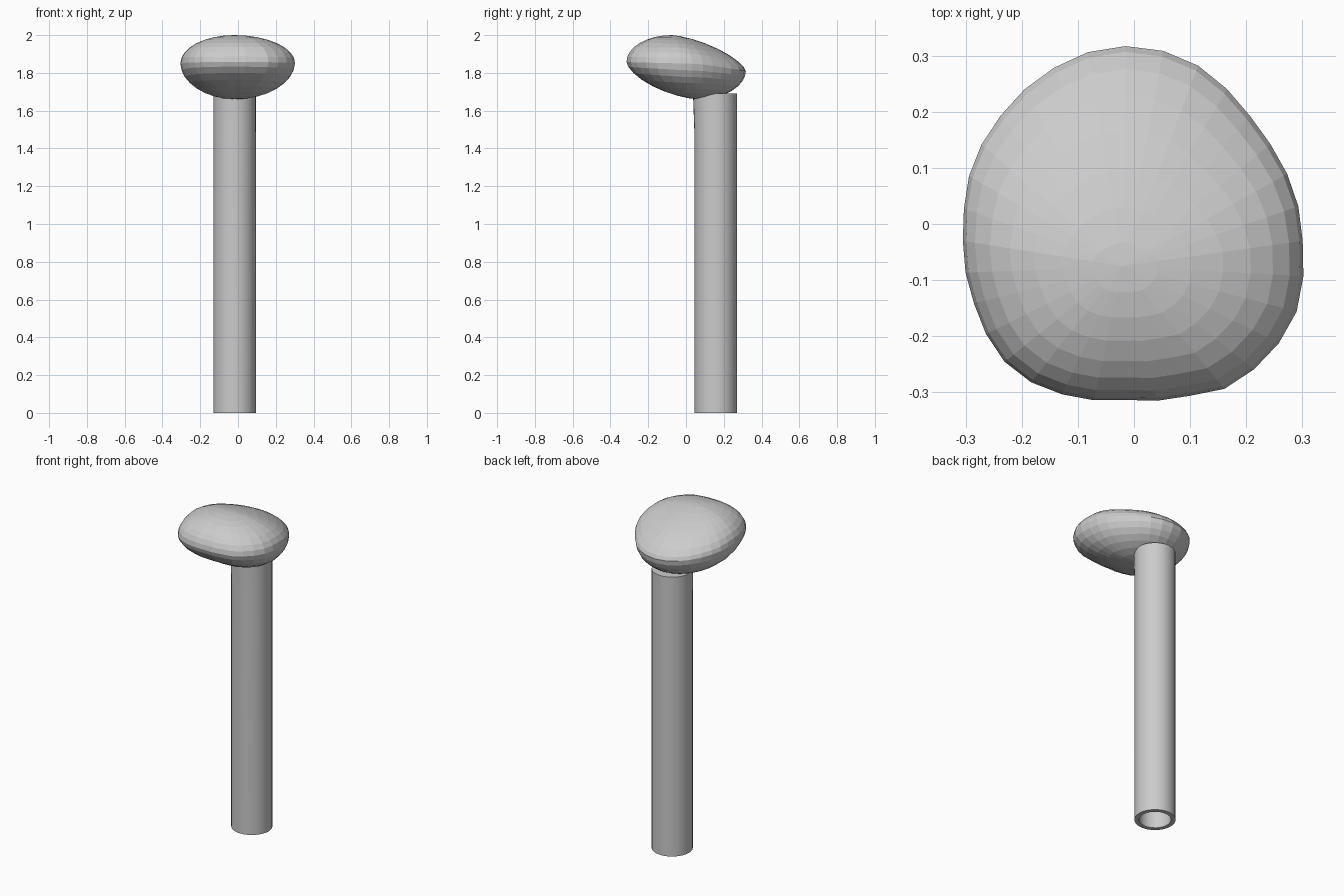
import bpy, bmesh, math
from math import sin, cos, pi

if "Cube" in bpy.data.objects:
    bpy.data.objects.remove(bpy.data.objects["Cube"])

def finish(bm, name):
    bmesh.ops.recalc_face_normals(bm, faces=bm.faces)
    me = bpy.data.meshes.new(name)
    bm.to_mesh(me)
    bm.free()
    ob = bpy.data.objects.new(name, me)
    bpy.context.collection.objects.link(ob)
    return ob

def bridge(bm, a, b):
    n = len(a)
    for i in range(n):
        bm.faces.new((a[i], a[(i + 1) % n], b[(i + 1) % n], b[i]))

# Head: lopsided cushion, rings between two offset poles and a measured rim
RIM = [(0.30, -0.06), (0.285, 0.06), (0.25, 0.13), (0.20, 0.2), (0.11, 0.285), (0.04, 0.312),
       (-0.015, 0.317), (-0.08, 0.307), (-0.14, 0.28), (-0.24, 0.19), (-0.28, 0.125), (-0.30, 0.06),
       (-0.303, 0.0), (-0.287, -0.135), (-0.24, -0.235), (-0.205, -0.27), (-0.11, -0.308),
       (-0.01, -0.313), (0.1, -0.306), (0.155, -0.297), (0.245, -0.23), (0.30, -0.13)]
MID = (-0.015, -0.03)
PTS = sorted((math.atan2(y - MID[1], x - MID[0]) % (2 * pi), math.hypot(x - MID[0], y - MID[1]))
             for x, y in RIM)
PTS = [(PTS[-1][0] - 2 * pi, PTS[-1][1])] + PTS + [(PTS[0][0] + 2 * pi, PTS[0][1])]

def rim(t):
    for (a, r), (b, s) in zip(PTS, PTS[1:]):
        if a <= t <= b:
            k = r + (s - r) * (t - a) / (b - a)
            return MID[0] + k * cos(t), MID[1] + k * sin(t)

def head(segments=32, rings=16):
    bm = bmesh.new()
    poles = {1: (-0.02, -0.075, 2.0), -1: (-0.015, 0.07, 1.66)}
    loops = []
    for j in range(1, rings):
        phi = pi / 2 - pi * j / rings
        px, py, pz = poles[1 if phi >= 0 else -1]
        loop = []
        for i in range(segments):
            t = 2 * pi * i / segments
            x, y = rim(t)
            back, front = max(0, sin(t)), max(0, -sin(t))
            zr = 1.85 - 0.04 * back ** 2 + 0.008 * front
            e = 1 + 0.38 * back if phi >= 0 else 1.03 + 0.24 * front
            c, s = cos(phi) ** e, abs(sin(phi)) ** e
            loop.append(bm.verts.new((px + (x - px) * c, py + (y - py) * c, zr + (pz - zr) * s)))
        loops.append(loop)
    for a, b in zip(loops, loops[1:]):
        bridge(bm, a, b)
    for loop, p in ((loops[0], poles[1]), (loops[-1], poles[-1])):
        v = bm.verts.new(p)
        for i in range(segments):
            bm.faces.new((loop[i], loop[(i + 1) % segments], v))
    return finish(bm, "head")

# Post: hollow pipe, open at the foot, with a slightly flared neck section
def post(segments=32):
    bm = bmesh.new()
    sections = [(0.088, 1.67, 0), (0.088, 0.0, 0), (0.113, 0.0, 0), (0.113, 1.47, 0), (0.113, 1.692, 0.008)]
    loops = []
    for r, z, flare in sections:
        loops.append([bm.verts.new((-0.018 + r * cos(t), 0.158 + r * sin(t) - flare * max(0, -sin(t)), z))
                      for t in (2 * pi * i / segments for i in range(segments))])
    for a, b in zip(loops, loops[1:]):
        bridge(bm, a, b)
    bm.faces.new(loops[0])
    bm.faces.new(loops[-1])
    ob = finish(bm, "post")
    bpy.context.view_layer.objects.active = ob
    ob.select_set(True)
    bpy.ops.object.shade_smooth_by_angle()
    return ob

head()
post()
